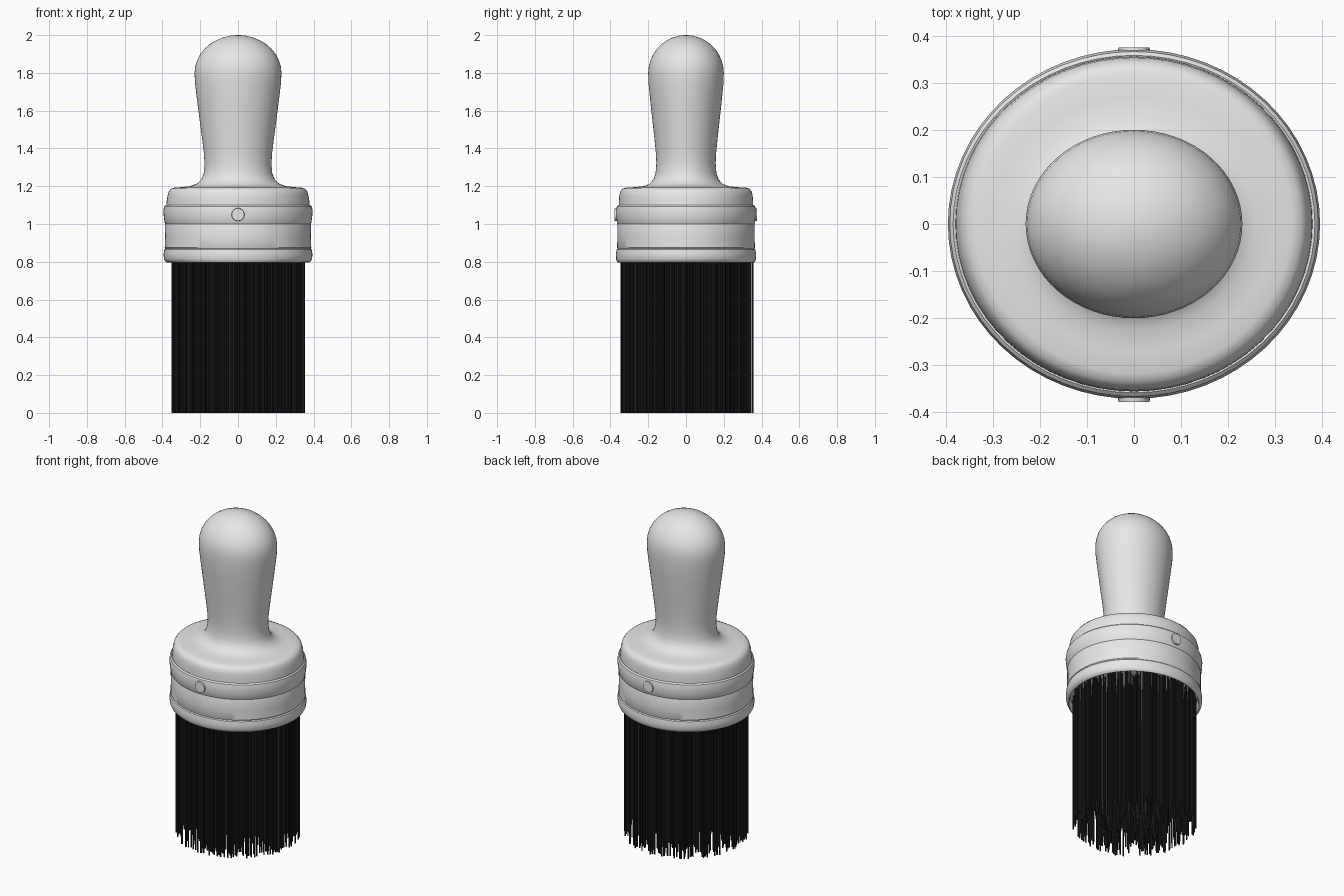
import bpy, bmesh, math, random
from mathutils import Matrix

if "Cube" in bpy.data.objects:
    bpy.data.objects.remove(bpy.data.objects["Cube"])

random.seed(4)


def material(name, rgb):
    m = bpy.data.materials.new(name)
    m.diffuse_color = (*rgb, 1)
    m.use_nodes = True
    m.node_tree.nodes["Principled BSDF"].inputs["Base Color"].default_value = m.diffuse_color
    return m


GREY = material("light_grey", (0.8, 0.8, 0.8))
DARK = material("dark_bristle", (0.023, 0.019, 0.021))


def finish(bm, name, mat, angle=None):
    bmesh.ops.recalc_face_normals(bm, faces=bm.faces)
    me = bpy.data.meshes.new(name)
    bm.to_mesh(me)
    bm.free()
    me.materials.append(mat)
    ob = bpy.data.objects.new(name, me)
    bpy.context.collection.objects.link(ob)
    if angle:
        bpy.ops.object.select_all(action='DESELECT')
        ob.select_set(True)
        bpy.context.view_layer.objects.active = ob
        bpy.ops.object.shade_smooth_by_angle(angle=math.radians(angle))
    return ob


def oval_lathe(name, profile, mat, n=64):
    """Stack oval rings given as (z, x radius, y radius); ends are closed."""
    bm = bmesh.new()
    rings = []
    for z, rx, ry in profile:
        rings.append([bm.verts.new((rx * math.cos(2 * math.pi * i / n),
                                    ry * math.sin(2 * math.pi * i / n), z)) for i in range(n)])
    for a, b in zip(rings, rings[1:]):
        for i in range(n):
            j = (i + 1) % n
            bm.faces.new((a[i], a[j], b[j], b[i]))
    bm.faces.new(rings[0])
    bm.faces.new(rings[-1])
    return finish(bm, name, mat, 35)


# Handle: domed knob, narrow neck, flared shoulder and collar
dome = [(1.8 + 0.2 * math.sin(t), 0.23 * math.cos(t), 0.2 * math.cos(t))
        for t in (math.radians(a) for a in (88, 80, 70, 60, 50, 40, 30, 20, 10, 0))]
oval_lathe("handle", dome + [
    (1.75, 0.228, 0.199), (1.65, 0.216, 0.189), (1.55, 0.203, 0.178),
    (1.45, 0.190, 0.167), (1.38, 0.181, 0.160), (1.32, 0.177, 0.157),
    (1.27, 0.181, 0.161), (1.235, 0.195, 0.173), (1.212, 0.220, 0.195),
    (1.20, 0.255, 0.225), (1.195, 0.30, 0.27), (1.193, 0.335, 0.318),
    (1.187, 0.355, 0.336), (1.172, 0.367, 0.348), (1.15, 0.373, 0.353),
    (1.12, 0.378, 0.355), (1.07, 0.38, 0.356)], GREY)

# Metal band: rolled top, waist crease and rolled bottom lip
oval_lathe("ferrule", [
    (1.09, 0.36, 0.34), (1.10, 0.384, 0.358), (1.093, 0.391, 0.366),
    (1.07, 0.395, 0.371), (1.04, 0.393, 0.369), (1.005, 0.388, 0.365),
    (1.0, 0.385, 0.362), (0.995, 0.387, 0.364), (0.93, 0.386, 0.363),
    (0.875, 0.388, 0.365), (0.87, 0.384, 0.362), (0.865, 0.390, 0.367),
    (0.84, 0.394, 0.371), (0.815, 0.392, 0.370), (0.80, 0.383, 0.365),
    (0.795, 0.372, 0.360), (0.81, 0.365, 0.356), (0.84, 0.362, 0.354)], GREY)

# Round rivets on the front and the back of the band
for side, name, reach in ((-1, "front_rivet", 0.378), (1, "back_rivet", 0.375)):
    bm = bmesh.new()
    bmesh.ops.create_cone(bm, cap_ends=True, segments=24, radius1=0.037, radius2=0.033,
                          depth=0.03)
    # the narrow end points outward
    bm.transform(Matrix.Translation((0, side * (reach - 0.015), 1.05))
                 @ Matrix.Rotation(-side * math.pi / 2, 4, 'X'))
    finish(bm, name, GREY, 30)

# Bristles: thin upright rods scattered over a disc
bm = bmesh.new()
for k in range(620):
    r = 0.352 * math.sqrt(random.random())
    a = random.uniform(0, 2 * math.pi)
    place = (Matrix.Translation((r * math.cos(a), r * math.sin(a), 0.425))
             @ Matrix.Rotation(random.uniform(0, math.pi), 4, 'Z'))
    bmesh.ops.create_cone(bm, cap_ends=True, segments=6, radius1=0.0042, radius2=0.0042,
                          depth=0.85, matrix=place)
finish(bm, "bristles", DARK)
